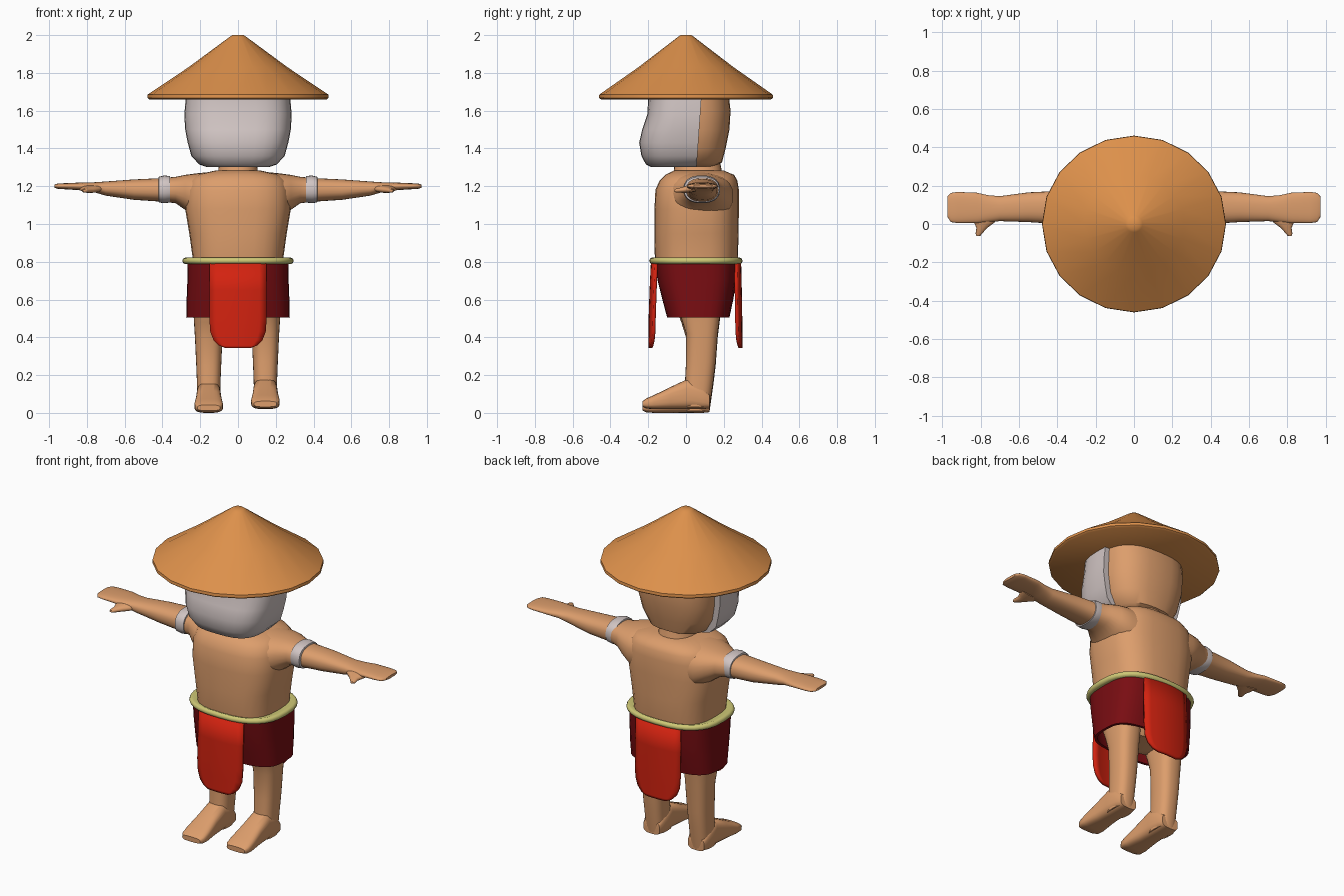
import bpy, bmesh, math
from mathutils import Vector


def material(name, rgb):
    m = bpy.data.materials.new(name)
    m.diffuse_color = (*rgb, 1)
    return m


SKIN = material("skin tan", (0.72, 0.34, 0.15))
STRAW = material("straw orange", (0.72, 0.28, 0.07))
PALE = material("pale grey", (0.64, 0.56, 0.55))
CORD = material("cord yellow", (0.62, 0.58, 0.18))
MAROON = material("dark red", (0.19, 0.004, 0.006))
RED = material("bright red", (0.65, 0.016, 0.005))


def finish(bm, name, mat, angle=45):
    bmesh.ops.recalc_face_normals(bm, faces=bm.faces)
    me = bpy.data.meshes.new(name)
    bm.to_mesh(me)
    bm.free()
    me.materials.append(mat)
    ob = bpy.data.objects.new(name, me)
    bpy.context.collection.objects.link(ob)
    bpy.ops.object.select_all(action='DESELECT')
    ob.select_set(True)
    bpy.context.view_layer.objects.active = ob
    bpy.ops.object.shade_smooth_by_angle(angle=math.radians(angle))
    return ob


def loft(name, mat, axis, sections, n=2.6, seg=28, side=1, shift=(0, 0, 0), cut=None, angle=45):
    """Skin superellipse sections (t, a0, a1, b0, b1) stacked along an axis."""
    bm = bmesh.new()
    rings = []
    for t, a0, a1, b0, b1 in sections:
        ring = []
        for i in range(seg):
            w = 2 * math.pi * i / seg
            c, s = math.cos(w), math.sin(w)
            a = (a0 + a1) / 2 + (a1 - a0) / 2 * math.copysign(abs(c) ** (2 / n), c)
            b = (b0 + b1) / 2 + (b1 - b0) / 2 * math.copysign(abs(s) ** (2 / n), s)
            p = {'x': (t, a, b), 'y': (a, t, b), 'z': (a, b, t)}[axis]
            ring.append(bm.verts.new((side * p[0] + shift[0], p[1] + shift[1], p[2] + shift[2])))
        rings.append(ring)
    for r, q in zip(rings, rings[1:]):
        for i in range(seg):
            j = (i + 1) % seg
            bm.faces.new((r[i], r[j], q[j], q[i]))
    bm.faces.new(rings[0])
    bm.faces.new(rings[-1])
    if cut:
        bmesh.ops.bisect_plane(bm, geom=bm.verts[:] + bm.edges[:] + bm.faces[:],
                               plane_co=cut[0], plane_no=cut[1], clear_outer=True)
        bmesh.ops.holes_fill(bm, edges=[e for e in bm.edges if e.is_boundary], sides=0)
    return finish(bm, name, mat, angle)


def sym(rows):
    """Sections symmetric about x = 0: (z, half width, y0, y1)."""
    return [(z, -h, h, y0, y1) for z, h, y0, y1 in rows]


# Conical hat
loft("straw_hat", STRAW, 'z', sym([
    (1.66, 0.470, -0.450, 0.450), (1.668, 0.48, -0.461, 0.461), (1.685, 0.478, -0.459, 0.459),
    (1.83, 0.262, -0.252, 0.252), (1.99, 0.045, -0.043, 0.043), (2.0, 0.030, -0.029, 0.029)]),
    n=2, seg=20, angle=40)

# Head, neck and face mask
loft("head", SKIN, 'z', sym([
    (1.305, 0.13, -0.10, 0.15), (1.325, 0.18, -0.15, 0.19), (1.40, 0.225, -0.18, 0.21),
    (1.50, 0.245, -0.18, 0.23), (1.60, 0.25, -0.18, 0.236), (1.67, 0.25, -0.18, 0.228)]))
loft("neck", SKIN, 'z', sym([
    (1.24, 0.13, -0.08, 0.20), (1.28, 0.105, -0.065, 0.19), (1.33, 0.10, -0.06, 0.18)]), n=2.2)
loft("face_mask", PALE, 'z', sym([
    (1.302, 0.165, -0.185, 0.10), (1.315, 0.205, -0.212, 0.16), (1.36, 0.247, -0.236, 0.21),
    (1.43, 0.266, -0.248, 0.23), (1.50, 0.280, -0.232, 0.24), (1.58, 0.284, -0.205, 0.24),
    (1.665, 0.277, -0.20, 0.24)]),
    n=3, seg=32, cut=(Vector((0, 0.07, 1.5)), Vector((0, 1, -0.07))))

# Torso and hips
loft("torso", SKIN, 'z', sym([
    (0.76, 0.24, -0.155, 0.265), (0.82, 0.24, -0.165, 0.275), (0.95, 0.258, -0.168, 0.278),
    (1.08, 0.28, -0.167, 0.28), (1.18, 0.275, -0.162, 0.28), (1.23, 0.26, -0.14, 0.272),
    (1.26, 0.225, -0.11, 0.255), (1.283, 0.12, -0.065, 0.20)]), n=2.8)
loft("hips", SKIN, 'z', sym([
    (0.50, 0.13, -0.01, 0.16), (0.56, 0.21, -0.06, 0.19), (0.78, 0.24, -0.14, 0.25)]))

# Belt cord and wrapped skirt, hollow from below
loft("belt", CORD, 'z', sym([
    (0.788, 0.28, -0.18, 0.285), (0.793, 0.290, -0.19, 0.295), (0.805, 0.295, -0.195, 0.30),
    (0.817, 0.290, -0.19, 0.295), (0.822, 0.28, -0.18, 0.285), (0.815, 0.255, -0.16, 0.265)]),
    n=2.6, seg=32, angle=60)
loft("skirt", MAROON, 'z', sym([
    (0.80, 0.266, -0.165, 0.272), (0.70, 0.268, -0.150, 0.266), (0.60, 0.272, -0.125, 0.25),
    (0.505, 0.274, -0.10, 0.23), (0.505, 0.259, -0.085, 0.215), (0.60, 0.257, -0.11, 0.235),
    (0.74, 0.25, -0.13, 0.245)]), n=3.2, seg=32)


# Hanging cloth panels, front and back
def panel(name, direction, y_top, y_low):
    bm = bmesh.new()
    rows = []
    for z, half in ((0.795, 0.148), (0.65, 0.15), (0.50, 0.15), (0.43, 0.145),
                    (0.385, 0.128), (0.357, 0.10), (0.343, 0.065)):
        y = y_top + (y_low - y_top) * min(1, (0.795 - z) / 0.25)
        row = []
        for i in range(9):
            u = i / 4 - 1
            row.append(bm.verts.new((u * half, y - direction * 0.022 * (u * half / 0.15) ** 2, z)))
        rows.append(row)
    for r, q in zip(rows, rows[1:]):
        for i in range(8):
            bm.faces.new((r[i], r[i + 1], q[i + 1], q[i]))
    ob = finish(bm, name, RED)
    mod = ob.modifiers.new("thickness", 'SOLIDIFY')
    mod.thickness = 0.016
    mod.offset = 0


panel("front_panel", -1, -0.178, -0.190)
panel("back_panel", 1, 0.284, 0.290)

# Arms with mitten hands, thumbs and armbands; legs with feet
for side, label in ((1, "left"), (-1, "right")):
    loft(label + "_arm", SKIN, 'x', [
        (0.12, -0.12, 0.25, 1.00, 1.278), (0.22, -0.09, 0.25, 1.03, 1.268),
        (0.28, -0.05, 0.23, 1.075, 1.26), (0.33, -0.01, 0.20, 1.11, 1.25),
        (0.40, 0.0, 0.172, 1.118, 1.243), (0.55, 0.01, 0.165, 1.128, 1.236),
        (0.70, 0.015, 0.145, 1.15, 1.225), (0.76, 0.01, 0.15, 1.168, 1.221),
        (0.82, 0.005, 0.163, 1.178, 1.22), (0.92, 0.005, 0.167, 1.184, 1.216),
        (0.955, 0.01, 0.162, 1.186, 1.214), (0.972, 0.035, 0.145, 1.192, 1.208)],
        n=2.4, side=side, angle=60)
    loft(label + "_thumb", SKIN, 'y', [
        (0.05, 0.70, 0.85, 1.17, 1.21), (0.01, 0.725, 0.835, 1.165, 1.205),
        (-0.02, 0.765, 0.822, 1.165, 1.195), (-0.05, 0.792, 0.826, 1.166, 1.188),
        (-0.062, 0.802, 0.822, 1.17, 1.183)], n=2.2, seg=14, side=side, angle=60)
    loft(label + "_armband", PALE, 'x', [
        (0.358, 0.0, 0.166, 1.125, 1.243), (0.361, -0.010, 0.176, 1.114, 1.254),
        (0.39, -0.014, 0.180, 1.110, 1.257), (0.419, -0.010, 0.176, 1.114, 1.250),
        (0.422, 0.0, 0.166, 1.125, 1.24)], n=2.4, side=side)
    move = (0.145, 0, 0.02) if side > 0 else (-0.155, 0, 0)
    loft(label + "_leg", SKIN, 'z', [
        (0.01, -0.058, 0.058, -0.02, 0.125), (0.06, -0.06, 0.06, -0.01, 0.132),
        (0.15, -0.062, 0.062, -0.005, 0.145), (0.25, -0.066, 0.066, 0.0, 0.157),
        (0.40, -0.073, 0.073, 0.0, 0.168), (0.48, -0.078, 0.078, -0.025, 0.178),
        (0.60, -0.085, 0.085, -0.07, 0.19), (0.74, -0.085, 0.085, -0.08, 0.19)],
        shift=move)
    loft(label + "_foot", SKIN, 'y', [
        (0.125, -0.055, 0.055, 0.004, 0.08), (0.09, -0.066, 0.066, 0.0, 0.12),
        (0.01, -0.064, 0.064, 0.0, 0.16), (-0.08, -0.068, 0.068, 0.0, 0.118),
        (-0.17, -0.076, 0.076, 0.0, 0.074), (-0.21, -0.073, 0.073, 0.003, 0.057),
        (-0.23, -0.06, 0.06, 0.012, 0.042)], n=3.2, shift=move)
